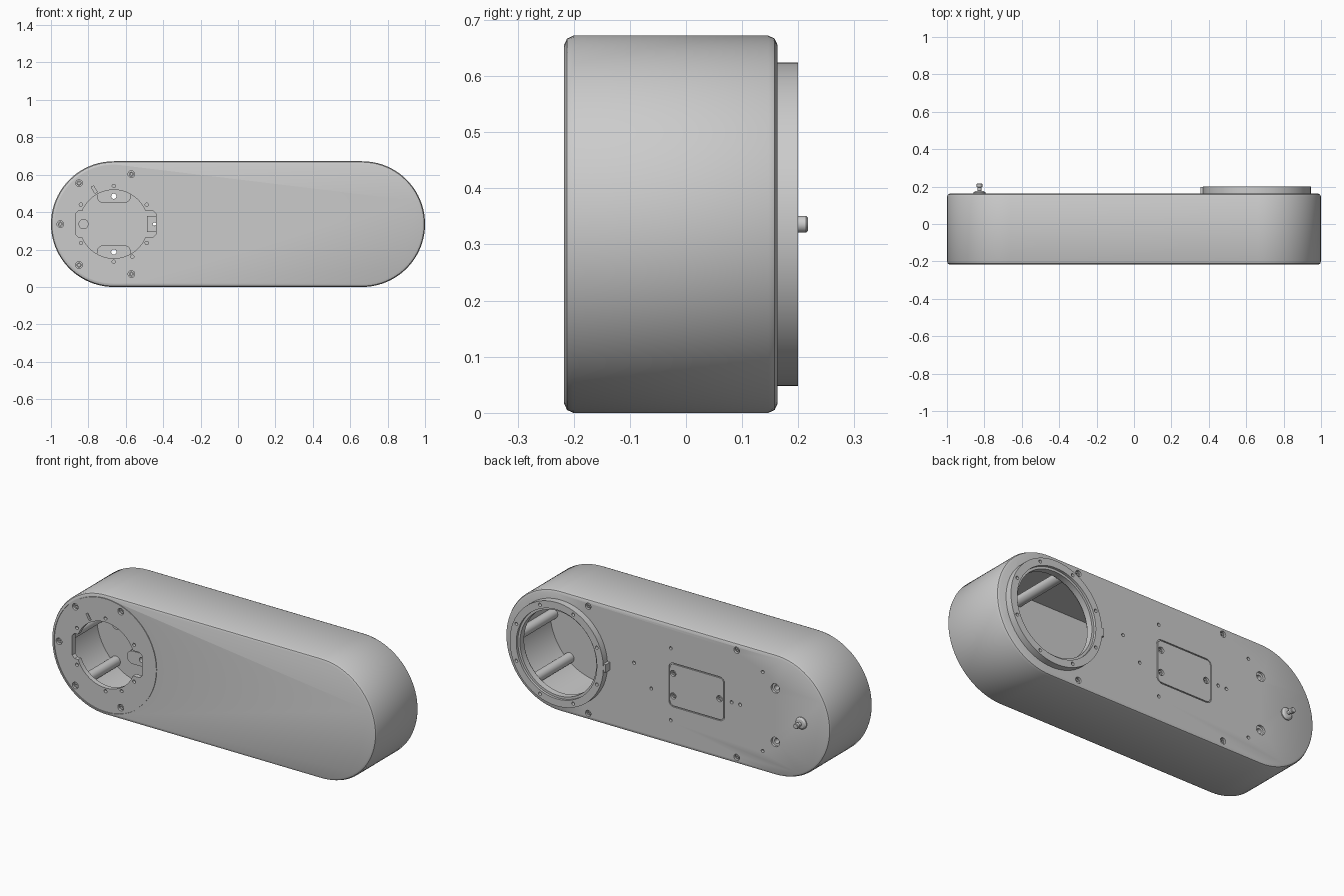
import bpy, bmesh, math

if "Cube" in bpy.data.objects:
    bpy.data.objects.remove(bpy.data.objects["Cube"])

ZC, XE = 0.336, 0.664          # mid height, centre of the round ends


def stadium(r, half, cx=0.0, cz=ZC, n=40):
    pts = []
    for side, start in ((1, -90), (-1, 90)):
        for i in range(n + 1):
            a = math.radians(start + 180 * i / n)
            pts.append((cx + side * half + r * math.cos(a), cz + r * math.sin(a)))
    return pts


def circle(cx, cz, r, n=24):
    return [(cx + r * math.cos(2 * math.pi * i / n), cz + r * math.sin(2 * math.pi * i / n))
            for i in range(n)]


def rect(x0, x1, z0, z1, r=0.0):
    if not r:
        return [(x0, z0), (x1, z0), (x1, z1), (x0, z1)]
    pts = []
    for k, (x, z) in enumerate(((x1 - r, z1 - r), (x0 + r, z1 - r), (x0 + r, z0 + r), (x1 - r, z0 + r))):
        for i in range(6):
            a = math.radians(90 * k + 18 * i)
            pts.append((x + r * math.cos(a), z + r * math.sin(a)))
    return pts


def loft(bm, sections, closed_ring=False):
    """Join (y, outline) sections; cap the ends, or close into a hollow ring."""
    rows = [[bm.verts.new((x, y, z)) for x, z in pts] for y, pts in sections]
    pairs = list(zip(rows, rows[1:]))
    if closed_ring:
        pairs.append((rows[-1], rows[0]))
    else:
        bm.faces.new(rows[0])
        bm.faces.new(rows[-1][::-1])
    for a, b in pairs:
        for i in range(len(a)):
            j = (i + 1) % len(a)
            bm.faces.new((a[j], a[i], b[i], b[j]))


def prism(bm, pts, y0, y1):
    loft(bm, [(y0, pts), (y1, pts)])


def ring(bm, outer, inner, y0, y1):
    loft(bm, [(y0, outer), (y1, outer), (y1, inner), (y0, inner)], True)


def make(name, bm):
    bmesh.ops.recalc_face_normals(bm, faces=bm.faces[:])
    me = bpy.data.meshes.new(name)
    bm.to_mesh(me)
    bm.free()
    ob = bpy.data.objects.new(name, me)
    bpy.context.collection.objects.link(ob)
    return ob


def cut(ob, *cutters):
    """Subtract cutters one by one; retry with the other settings if a cut empties the mesh."""
    bpy.context.view_layer.objects.active = ob
    for c in cutters:
        for solver, own in (('EXACT', False), ('EXACT', True), ('FLOAT', False)):
            before = ob.data.copy()
            m = ob.modifiers.new("cut", 'BOOLEAN')
            m.operation, m.solver, m.use_self, m.object = 'DIFFERENCE', solver, own, c
            bpy.ops.object.modifier_apply(modifier=m.name)
            if len(ob.data.polygons) > 20:
                break
            ob.data = before


front_screws = [(-0.57, 0.603), (-0.85, 0.555), (-0.95, ZC), (-0.85, 0.117), (-0.57, 0.069)]
front_pins = [(-XE, 0.54), (-0.84, 0.44), (-0.84, 0.235), (-0.488, 0.44), (-0.488, 0.235),
              (-XE, 0.135), (-0.565, 0.162)]
back_screws = [(x, z) for x in (0.488, -0.426) for z in (0.038, 0.634)]
back_pins = [(0.206, 0.395), (0.10, 0.28), (-0.02, 0.536), (-0.02, 0.136), (-0.395, ZC),
             (-0.586, 0.556), (-0.586, 0.116)]
plate_screws = [(-0.035, 0.40), (-0.035, 0.275), (-0.32, ZC)]
mounts = [(-XE, 0.485), (-XE, 0.187)]

# housing with rounded rims
bm = bmesh.new()
loft(bm, [(y, stadium(ZC - d, XE)) for y, d in
          ((-0.217, 0.016), (-0.212, 0.005), (-0.201, 0), (0.147, 0), (0.158, 0.005), (0.163, 0.016))])
housing = make("housing", bm)

# hollow inside
bm = bmesh.new()
prism(bm, stadium(0.305, XE), -0.19, 0.14)
cavity = make("cavity_cutter", bm)

# front opening with side notches, front holes and the round cover seam
bm = bmesh.new()
R, H = 0.183, 0.07
a0 = math.asin(H / R)
opening = []
for s, w in ((1, 0.205), (-1, 0.225)):      # upper arc + left notch, lower arc + right notch
    opening += [(-XE + s * R * math.cos(a), ZC + s * R * math.sin(a))
                for a in (a0 + (math.pi - 2 * a0) * i / 28 for i in range(29))]
    opening += [(-XE - s * (w - c), ZC + s * h) for c, h in
                ((0.015, H), (0, H - 0.015), (0, 0.015 - H), (0.015, -H))]
prism(bm, opening, -0.3, -0.15)
ring(bm, circle(-XE, ZC, 0.317, 96), circle(-XE, ZC, 0.313, 96), -0.3, -0.213)
for x, z in front_screws:
    prism(bm, circle(x, z, 0.018), -0.3, -0.198)
for x, z in front_pins:
    prism(bm, circle(x, z, 0.009, 16), -0.3, -0.2)
prism(bm, [(-0.785, 0.535), (-0.772, 0.54), (-0.752, 0.507), (-0.765, 0.50)], -0.3, -0.205)
front_holes = make("front_cutter", bm)

# back flange bore, back holes and the hatch seam
bm = bmesh.new()
prism(bm, circle(XE - 0.007, ZC, 0.243, 80), 0.1, 0.3)
for x, z in back_screws + plate_screws:
    prism(bm, circle(x, z, 0.017), 0.148, 0.3)
for x, z in back_pins:
    prism(bm, circle(x, z, 0.009, 16), 0.148, 0.3)
for x, z in mounts:
    loft(bm, [(y, circle(x, z, r)) for y, r in ((0.05, 0.014), (0.15, 0.014), (0.151, 0.026), (0.3, 0.026))])
prism(bm, circle(-0.447, ZC, 0.009, 16), 0.05, 0.3)
ring(bm, rect(-0.352, -0.008, 0.214, 0.458, 0.03), rect(-0.346, -0.014, 0.220, 0.452, 0.024), 0.157, 0.3)
back_holes = make("back_cutter", bm)
cut(housing, front_holes, back_holes, cavity)

# bosses and brackets inside the housing
bm = bmesh.new()
for x, z in front_screws:
    for s in (1, -1):
        prism(bm, circle(s * x, z, 0.028), -0.192, 0.142)
for x, z in mounts:
    prism(bm, stadium(0.036, 0.055, x, z, 10), 0.10, 0.145)
prism(bm, rect(-0.487, -0.434, 0.293, 0.379), 0.10, 0.145)
bosses = make("inner_bosses", bm)
bm = bmesh.new()
for x, z in mounts + [(-0.447, ZC)]:
    prism(bm, circle(x, z, 0.014 if x < -0.5 else 0.009), 0.0, 0.3)
boss_holes = make("boss_cutter", bm)
cut(bosses, boss_holes)

# screw heads sunk in their holes
bm = bmesh.new()
for x, z in front_screws:
    ring(bm, circle(x, z, 0.013), circle(x, z, 0.006), -0.21, -0.197)
for x, z in back_screws + plate_screws:
    ring(bm, circle(x, z, 0.012), circle(x, z, 0.006), 0.147, 0.157)
screws = make("screw_heads", bm)

# stepped flange on the back with a key tab and bolt holes
bm = bmesh.new()
outer, low, high = (circle(XE - 0.007, ZC, r, 80) for r in (0.288, 0.235, 0.248))
loft(bm, [(0.15, outer), (0.2, outer), (0.2, high), (0.186, high), (0.186, low), (0.15, low)], True)
flange = make("flange_ring", bm)
bm = bmesh.new()
for i in range(8):
    a = math.radians(22.5 + 45 * i)
    prism(bm, circle(XE - 0.007 + 0.268 * math.cos(a), ZC + 0.268 * math.sin(a), 0.009, 16), 0.18, 0.3)
bolts = make("bolt_cutter", bm)
cut(flange, bolts)
bm = bmesh.new()
prism(bm, rect(0.355, 0.375, ZC - 0.022, ZC + 0.022), 0.155, 0.199)
tab = make("flange_tab", bm)

# locating pin on the back, with its nut inside
bm = bmesh.new()
loft(bm, [(y, circle(-0.826, ZC, r)) for y, r in
          ((0.11, 0.015), (0.11, 0.027), (0.14, 0.027), (0.141, 0.033), (0.168, 0.033), (0.176, 0.024),
           (0.178, 0.010), (0.196, 0.010), (0.198, 0.015), (0.214, 0.015), (0.217, 0.012))])
pin = make("locating_pin", bm)

for c in (cavity, front_holes, back_holes, boss_holes, bolts):
    bpy.data.objects.remove(c)

bpy.ops.object.select_all(action='DESELECT')
for ob in (housing, bosses, screws, flange, tab, pin):
    ob.select_set(True)
bpy.context.view_layer.objects.active = housing
bpy.ops.object.shade_smooth_by_angle(angle=math.radians(30))
